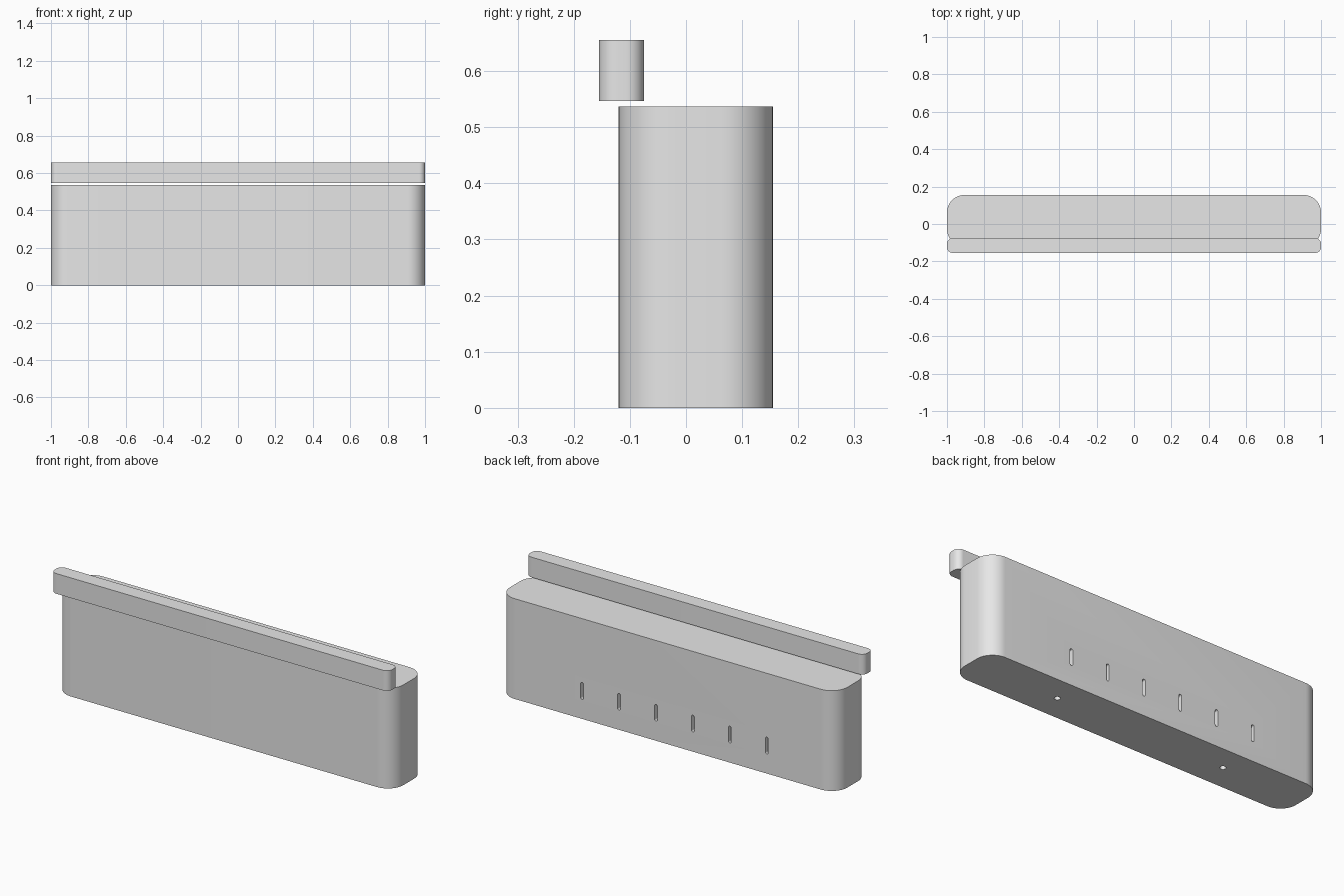
import bpy, bmesh, math
from mathutils import Vector

cube = bpy.data.objects.get("Cube")
if cube:
    bpy.data.objects.remove(cube, do_unlink=True)

grey = bpy.data.materials.new("light grey")
grey.diffuse_color = (0.8, 0.8, 0.8, 1)
grey.use_nodes = True
grey.node_tree.nodes["Principled BSDF"].inputs["Base Color"].default_value = (0.8, 0.8, 0.8, 1)


def rounded_prism(name, center, size, radius, depth, axis="z", steps=12):
    """Rounded rectangle in the local plane, extruded along z or y."""
    bm = bmesh.new()
    verts = []
    for corner, (sx, sy) in enumerate([(1, 1), (-1, 1), (-1, -1), (1, -1)]):
        for i in range(steps + 1):
            a = math.pi / 2 * (corner + i / steps)
            u = sx * (size[0] / 2 - radius) + radius * math.cos(a)
            v = sy * (size[1] / 2 - radius) + radius * math.sin(a)
            p = (u, v, 0) if axis == "z" else (u, 0, v)
            verts.append(bm.verts.new(Vector(center) + Vector(p)))
    bmesh.ops.remove_doubles(bm, verts=verts, dist=1e-5)
    face = bm.faces.new(bm.verts)
    grown = bmesh.ops.extrude_face_region(bm, geom=[face])["geom"]
    move = Vector((0, 0, depth)) if axis == "z" else Vector((0, depth, 0))
    bmesh.ops.translate(bm, vec=move, verts=[g for g in grown if isinstance(g, bmesh.types.BMVert)])
    bmesh.ops.recalc_face_normals(bm, faces=bm.faces)
    mesh = bpy.data.meshes.new(name)
    bm.to_mesh(mesh)
    bm.free()
    mesh.materials.append(grey)
    obj = bpy.data.objects.new(name, mesh)
    bpy.context.collection.objects.link(obj)
    return obj


# Main body and the separate front bar above it
body = rounded_prism("body", (0, 0.0175, 0), (2, 0.275), 0.093, 0.537)
bar = rounded_prism("front_bar", (0, -0.115, 0.547), (2, 0.08), 0.032, 0.108)

# Six slots in the back and two round holes in the underside
cutters = [rounded_prism("slot_cutter", (-0.04 + 0.219 * (i - 2.5), 0.1, 0.15),
                         (0.016, 0.09), 0.0075, 0.1, "y", 4) for i in range(6)]
cutters += [rounded_prism("hole_cutter", (-0.02 + s * 0.5, 0.02, -0.03),
                          (0.03, 0.03), 0.0149, 0.1, "z", 6) for s in (-1, 1)]
for cutter in cutters:
    cut = body.modifiers.new("cut", "BOOLEAN")
    cut.operation = "DIFFERENCE"
    cut.solver = "EXACT"
    cut.object = cutter
    bpy.context.view_layer.objects.active = body
    bpy.ops.object.modifier_apply(modifier=cut.name)
    bpy.data.objects.remove(cutter, do_unlink=True)

# Smooth the rounded corners, keep the rims sharp
for obj in (body, bar):
    bpy.ops.object.select_all(action="DESELECT")
    obj.select_set(True)
    bpy.context.view_layer.objects.active = obj
    bpy.ops.object.shade_smooth_by_angle(angle=math.radians(30))
